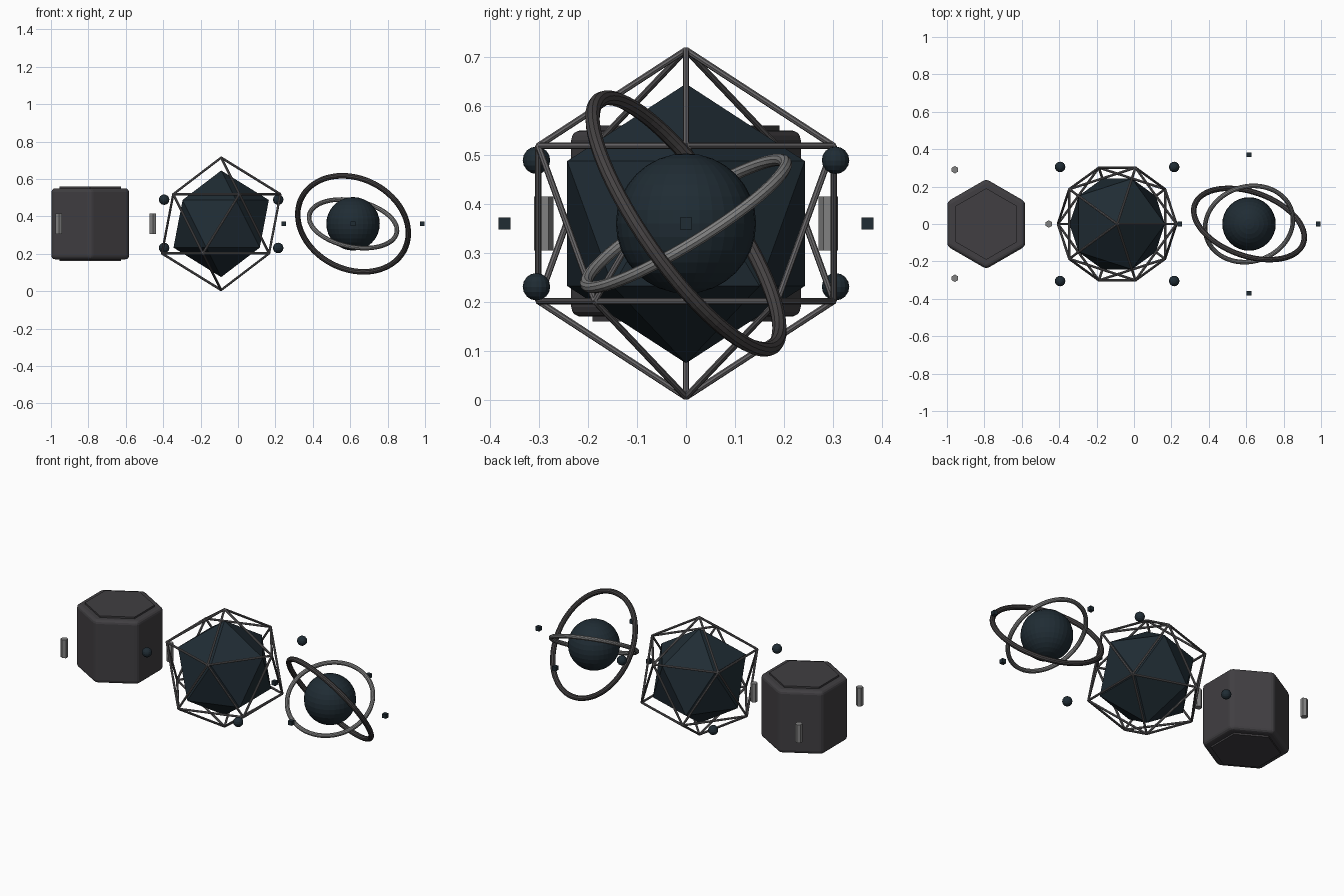
import bpy, bmesh, math
from mathutils import Vector, Matrix

if "Cube" in bpy.data.objects:
    bpy.data.objects.remove(bpy.data.objects["Cube"])

Z = 0.36                       # common centre height
HEX_X, ICO_X, ORB_X = -0.79, -0.09, 0.615


def material(name, rgb):
    m = bpy.data.materials.new(name)
    m.diffuse_color = (*rgb, 1)
    m.use_nodes = True
    m.node_tree.nodes["Principled BSDF"].inputs["Base Color"].default_value = m.diffuse_color
    return m


navy = material("dark_navy", (0.014, 0.025, 0.034))
charcoal = material("charcoal", (0.052, 0.049, 0.054))
iron = material("iron", (0.13, 0.125, 0.13))
steel = material("steel", (0.22, 0.22, 0.22))
graphite = material("graphite", (0.06, 0.055, 0.056))


def add(name, bm, loc, mat):
    me = bpy.data.meshes.new(name)
    bmesh.ops.recalc_face_normals(bm, faces=bm.faces)
    bm.to_mesh(me)
    bm.free()
    ob = bpy.data.objects.new(name, me)
    ob.location = loc
    me.materials.append(mat)
    bpy.context.collection.objects.link(ob)
    return ob


def hex_prism(name, r, h, loc, mat):
    bm = bmesh.new()
    bmesh.ops.create_cone(bm, cap_ends=True, segments=6, radius1=r, radius2=r, depth=h)
    # turn corners to face +/-y
    top = max(bm.verts, key=lambda v: v.co.y).co
    if abs(top.x) > 0.01:
        bmesh.ops.rotate(bm, verts=bm.verts, matrix=Matrix.Rotation(math.pi / 6, 3, 'Z'))
    return add(name, bm, loc, mat)


def ball(name, r, u, v, loc):
    bm = bmesh.new()
    bmesh.ops.create_uvsphere(bm, u_segments=u, v_segments=v, radius=r)
    return add(name, bm, loc, navy)


def ring(name, R, r, normal, mat):
    bpy.ops.mesh.primitive_torus_add(major_radius=R, minor_radius=r, major_segments=64,
                                     minor_segments=10, location=(ORB_X, 0, Z),
                                     rotation=Vector(normal).to_track_quat('Z', 'Y').to_euler())
    ob = bpy.context.object
    ob.name = name
    ob.data.materials.append(mat)


# Hexagonal block with rounded edges, thin end plates
body = hex_prism("hex_block", 0.24, 0.38, (HEX_X, 0, Z), charcoal)
bev = body.modifiers.new("bevel", 'BEVEL')
bev.width, bev.segments = 0.02, 3
for side, s in (("top", 1), ("bottom", -1)):
    hex_prism(f"hex_{side}_plate", 0.191, 0.016, (HEX_X, 0, Z + s * 0.192), charcoal)

# Three rods orbiting the block
for i in range(3):
    a = i * math.tau / 3
    hex_prism(f"hex_rod_{i + 1}", 0.02, 0.11,
              (HEX_X + 0.335 * math.cos(a), 0.335 * math.sin(a), Z), steel)

# Solid icosahedron core
bm = bmesh.new()
bmesh.ops.create_icosphere(bm, subdivisions=1, radius=0.285)
add("icosahedron_core", bm, (ICO_X, 0, Z), navy)

# Cage of round bars along the edges of a larger icosahedron
src = bmesh.new()
bmesh.ops.create_icosphere(src, subdivisions=1, radius=0.354)
cage = bmesh.new()
for e in src.edges:
    p, q = e.verts[0].co, e.verts[1].co
    d = q - p
    m = Matrix.Translation((p + q) / 2) @ d.to_track_quat('Z', 'Y').to_matrix().to_4x4()
    bmesh.ops.create_cone(cage, cap_ends=True, segments=8, radius1=0.0065,
                          radius2=0.0065, depth=d.length, matrix=m)
src.free()
add("icosahedron_cage", cage, (ICO_X, 0, Z), iron)

# Four small balls at alternating heights
for sx in (-1, 1):
    for sy in (-1, 1):
        ball(f"cage_ball_{sx}_{sy}", 0.028, 16, 8,
             (ICO_X + sx * 0.305, sy * 0.305, Z + sx * sy * 0.129))

# Orb with two tilted rings
ball("orb", 0.143, 32, 16, (ORB_X, 0, Z))
ring("large_ring", 0.308, 0.015, (0.28, 0.785, 0.552), graphite)
ring("small_ring", 0.2385, 0.0125, (0.17, -0.518, 0.838), steel)

# Four tiny cubes around the orb
for i in range(4):
    a = i * math.pi / 2
    bm = bmesh.new()
    bmesh.ops.create_cube(bm, size=0.025)
    add(f"orbit_cube_{i + 1}", bm,
        (ORB_X + 0.37 * math.cos(a), 0.37 * math.sin(a), Z), navy)
